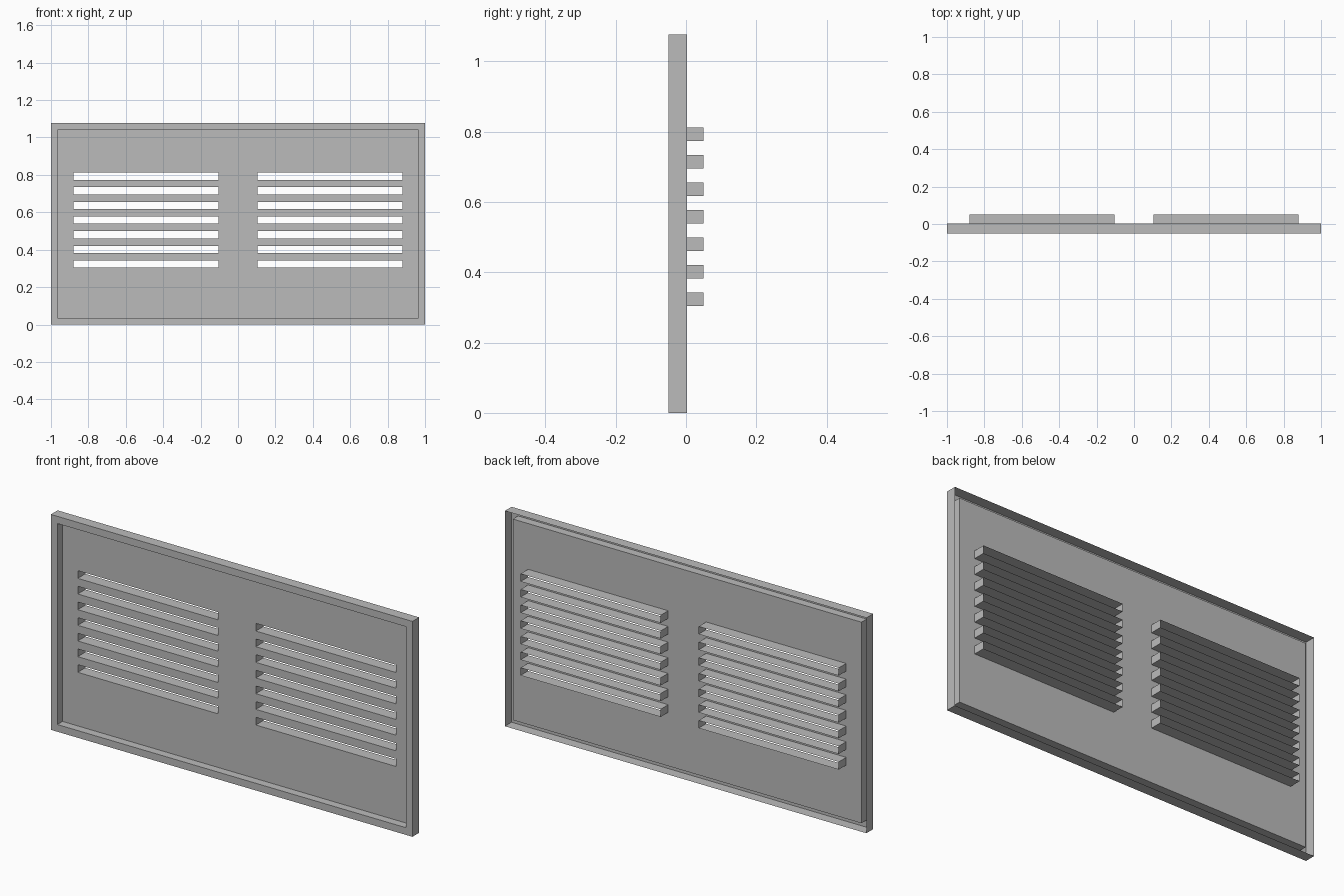
import bpy
import bmesh

if "Cube" in bpy.data.objects:
    bpy.data.objects.remove(bpy.data.objects["Cube"], do_unlink=True)

# Overall sizes
HALF_W, HEIGHT, RIM = 1.0, 1.077, 0.036
FRONT_Y, PANEL_Y, RIM_BACK_Y, DUCT_Y = -0.05, -0.009, 0.003, 0.05
SLOT_IN, SLOT_OUT = 0.105, 0.88
SLOT_Z, SLOT_H, PITCH, COUNT = 0.304, 0.0385, 0.0783, 7

grey = bpy.data.materials.new("light_grey_metal")
grey.use_nodes = True
colour = (0.5, 0.5, 0.5, 1.0)
grey.diffuse_color = colour
grey.node_tree.nodes["Principled BSDF"].inputs["Base Color"].default_value = colour


def finish(name, bm):
    """Weld the sheet and make an object of it."""
    bmesh.ops.remove_doubles(bm, verts=bm.verts, dist=1e-5)
    mesh = bpy.data.meshes.new(name)
    bm.to_mesh(mesh)
    bm.free()
    mesh.materials.append(grey)
    obj = bpy.data.objects.new(name, mesh)
    bpy.context.collection.objects.link(obj)
    return obj


def ring(bm, x0, x1, z0, z1, y):
    """Rectangle of vertices facing the front."""
    return [bm.verts.new((x, y, z)) for x, z in ((x0, z0), (x1, z0), (x1, z1), (x0, z1))]


def loft(bm, rings):
    """Bridge successive rectangles with flat walls."""
    for a, b in zip(rings, rings[1:]):
        for i in range(4):
            j = (i + 1) % 4
            bm.faces.new((a[i], a[j], b[j], b[i]))


slot_bottoms = [SLOT_Z + i * PITCH for i in range(COUNT)]
banks = {"left": (SLOT_IN, SLOT_OUT), "right": (-SLOT_OUT, -SLOT_IN)}

# Folded rim: outer wall, front lip and inner wall, open at the back
bm = bmesh.new()
rim_profile = ((0, RIM_BACK_Y), (0, FRONT_Y), (RIM, FRONT_Y), (RIM, PANEL_Y))
loft(bm, [ring(bm, inset - HALF_W, HALF_W - inset, inset, HEIGHT - inset, y)
          for inset, y in rim_profile])
finish("folded_rim", bm)

# Recessed sheet with the slots left open
bm = bmesh.new()
edge = HALF_W - RIM
xs = [-edge, -SLOT_OUT, -SLOT_IN, SLOT_IN, SLOT_OUT, edge]
zs = [RIM] + [z for low in slot_bottoms for z in (low, low + SLOT_H)] + [HEIGHT - RIM]
for col, (x0, x1) in enumerate(zip(xs, xs[1:])):
    for row, (z0, z1) in enumerate(zip(zs, zs[1:])):
        if not (col % 2 and row % 2):
            bm.faces.new(ring(bm, x0, x1, z0, z1, PANEL_Y))
finish("slotted_panel", bm)

# Open ducts running back from the slots
for side, (x0, x1) in banks.items():
    bm = bmesh.new()
    for low in slot_bottoms:
        loft(bm, [ring(bm, x0, x1, low, low + SLOT_H, y) for y in (PANEL_Y, DUCT_Y)])
    finish(side + "_vent_ducts", bm)
